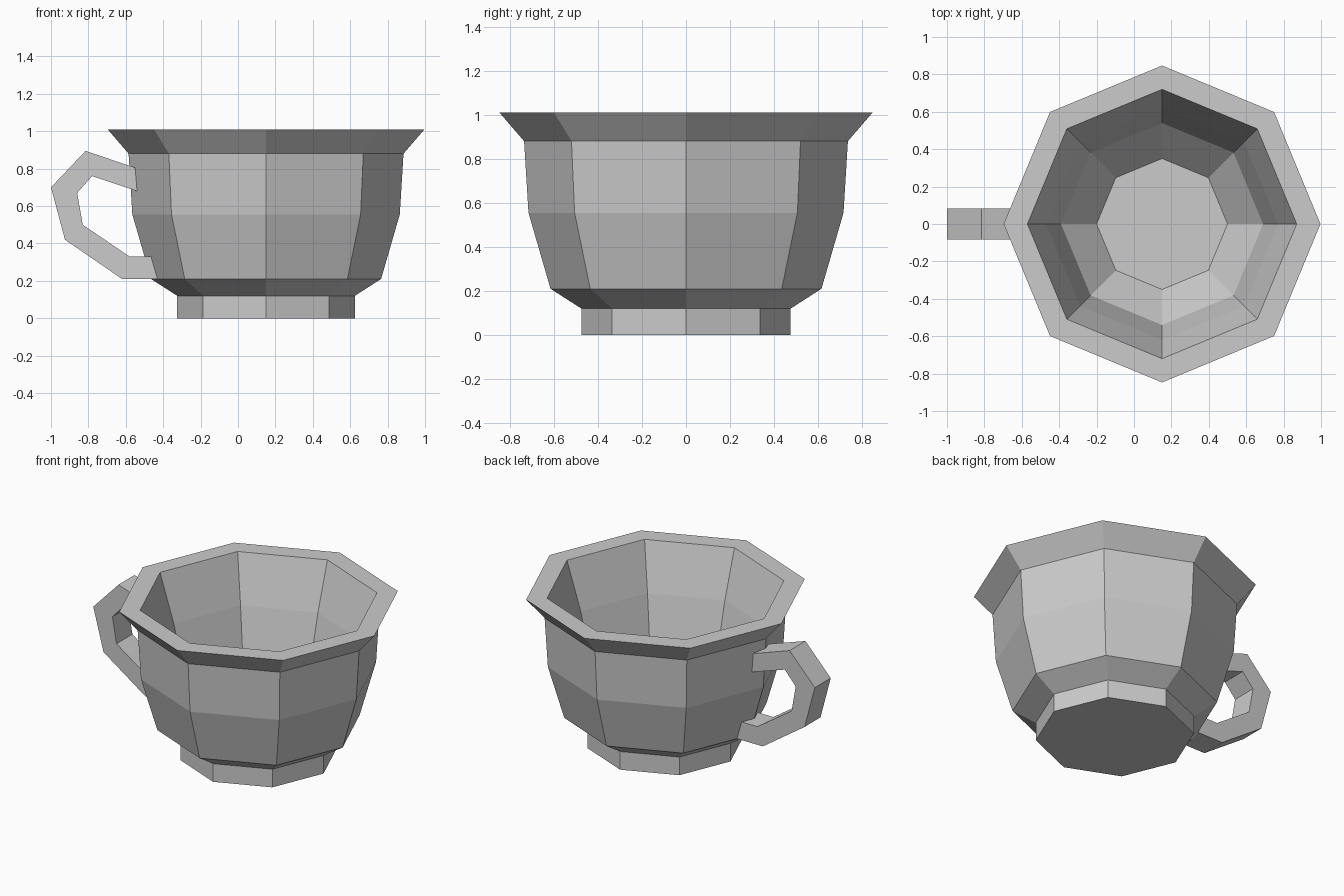
import bpy
import bmesh
from math import cos, sin, pi

cube = bpy.data.objects.get("Cube")
if cube:
    bpy.data.objects.remove(cube, do_unlink=True)

SIDES = 8
CUP_X = 0.15
HANDLE_HALF_WIDTH = 0.083

grey = bpy.data.materials.new("plain grey")
grey.use_nodes = True
colour = (0.6, 0.6, 0.6, 1)
grey.diffuse_color = colour
grey.node_tree.nodes["Principled BSDF"].inputs["Base Color"].default_value = colour


def add_object(name, bm):
    bmesh.ops.recalc_face_normals(bm, faces=bm.faces[:])
    mesh = bpy.data.meshes.new(name)
    bm.to_mesh(mesh)
    bm.free()
    mesh.materials.append(grey)
    obj = bpy.data.objects.new(name, mesh)
    bpy.context.collection.objects.link(obj)
    return obj


def lathe(name, profile):
    """Spin (radius, height) pairs into a faceted closed body."""
    bm = bmesh.new()
    rings = [[bm.verts.new((r * cos(2 * pi * i / SIDES), r * sin(2 * pi * i / SIDES), z))
              for i in range(SIDES)] for r, z in profile]
    for low, high in zip(rings, rings[1:]):
        for i in range(SIDES):
            j = (i + 1) % SIDES
            bm.faces.new((low[i], low[j], high[j], high[i]))
    bm.faces.new(rings[0])
    bm.faces.new(rings[-1])
    return add_object(name, bm)


# Cup: foot, flared wall, rim, then down the inside to the floor
outside = [(0.475, 0), (0.475, 0.12), (0.615, 0.21), (0.715, 0.555),
           (0.735, 0.88), (0.847, 1.01)]
inside = [(0.72, 1.01), (0.62, 0.70), (0.54, 0.38), (0.35, 0.17)]
cup = lathe("cup_body", outside + inside)
cup.location.x = CUP_X

# Handle: a bent strip between an outer and an inner outline
outer = [(-0.55, 0.805), (-0.815, 0.895), (-1, 0.70), (-0.925, 0.42),
         (-0.62, 0.21), (-0.43, 0.21)]
inner = [(-0.54, 0.68), (-0.78, 0.76), (-0.86, 0.67), (-0.83, 0.50),
         (-0.58, 0.33), (-0.465, 0.33)]
bm = bmesh.new()
sections = []
for (ox, oz), (ix, iz) in zip(outer, inner):
    w = HANDLE_HALF_WIDTH
    sections.append([bm.verts.new(p) for p in
                     ((ox, -w, oz), (ox, w, oz), (ix, w, iz), (ix, -w, iz))])
for a, b in zip(sections, sections[1:]):
    for i in range(4):
        j = (i + 1) % 4
        bm.faces.new((a[i], a[j], b[j], b[i]))
bm.faces.new(sections[0])
bm.faces.new(sections[-1])
add_object("handle", bm)
